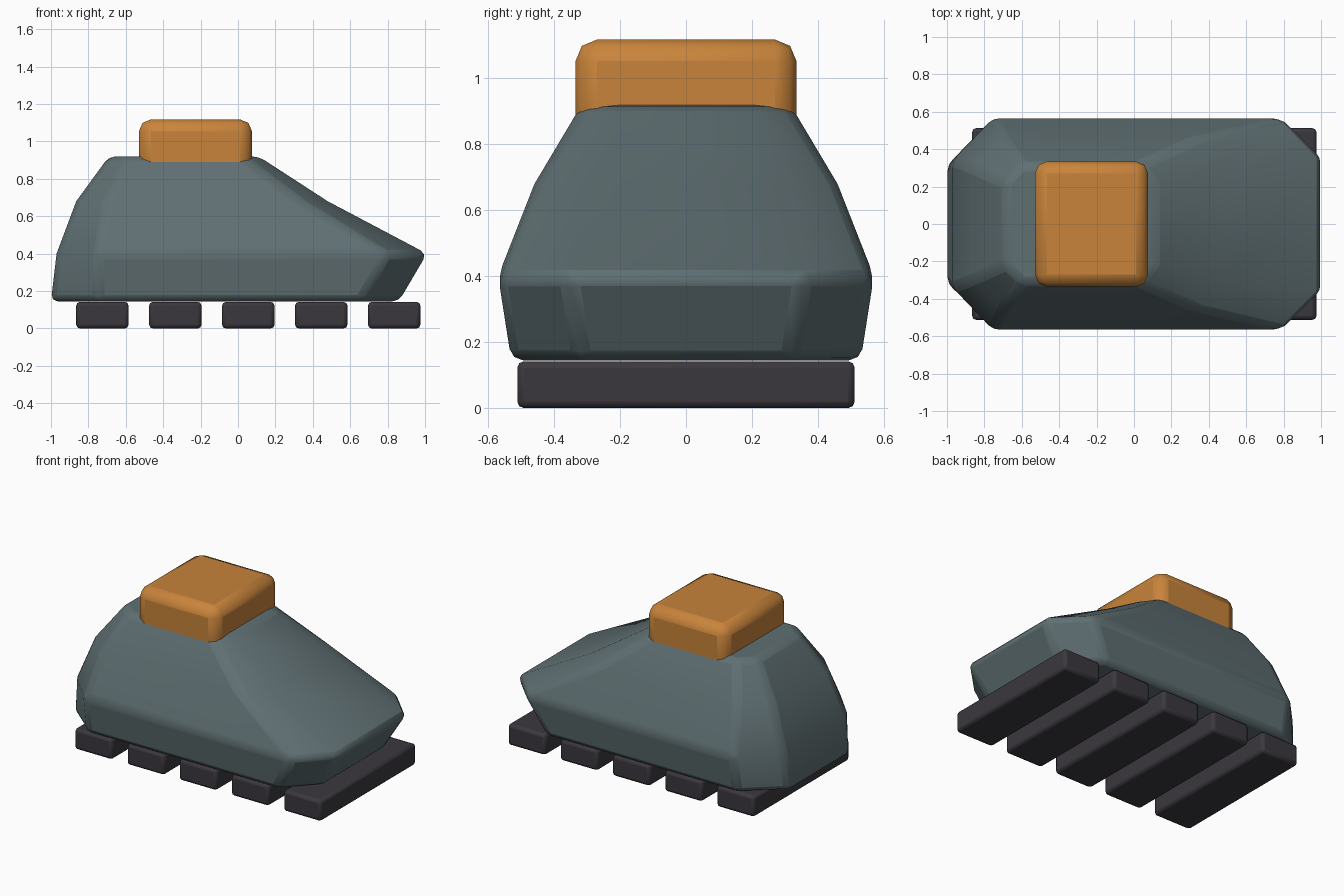
import bpy, bmesh, math

cube = bpy.data.objects.get("Cube")
if cube:
    bpy.data.objects.remove(cube, do_unlink=True)


def material(name, rgb):
    mat = bpy.data.materials.new(name)
    mat.use_nodes = True
    mat.diffuse_color = (*rgb, 1)
    mat.node_tree.nodes["Principled BSDF"].inputs["Base Color"].default_value = (*rgb, 1)
    return mat


slate = material("slate_green", (0.115, 0.16, 0.17))
orange = material("orange", (0.58, 0.23, 0.043))
charcoal = material("charcoal", (0.043, 0.039, 0.048))


def finish(bm, name, mat, bevel):
    """Turn a bmesh into a smooth-shaded object with rounded edges."""
    bmesh.ops.recalc_face_normals(bm, faces=bm.faces)
    mesh = bpy.data.meshes.new(name)
    bm.to_mesh(mesh)
    bm.free()
    obj = bpy.data.objects.new(name, mesh)
    bpy.context.collection.objects.link(obj)
    mesh.materials.append(mat)
    mod = obj.modifiers.new("rounded_edges", "BEVEL")
    mod.width = bevel
    mod.segments = 2
    mod.limit_method = "ANGLE"
    mod.angle_limit = math.radians(25)
    bpy.ops.object.select_all(action="DESELECT")
    obj.select_set(True)
    bpy.context.view_layer.objects.active = obj
    bpy.ops.object.shade_smooth_by_angle(angle=math.radians(30))
    return obj


def box(name, low, high, mat, bevel):
    bm = bmesh.new()
    bmesh.ops.create_cube(bm, size=1)
    for v in bm.verts:
        v.co = [(a + b) / 2 + c * (b - a) for a, b, c in zip(low, high, v.co)]
    return finish(bm, name, mat, bevel)


# Hull: stacked rectangles with cut corners
# z, back end, back corner, front corner, front end, half width, back and front end half widths
levels = [
    (0.145, -1.00, -0.75, 0.66, 0.86, 0.53, 0.32, 0.32),
    (0.40, -0.97, -0.75, 0.80, 1.01, 0.57, 0.34, 0.36),
    (0.68, -0.865, -0.70, 0.34, 0.48, 0.46, 0.30, 0.32),
    (0.92, -0.69, -0.60, 0.03, 0.11, 0.317, 0.22, 0.21),
]
bm = bmesh.new()
rings = []
for z, x0, x1, x2, x3, w, wb, wf in levels:
    half = [(x0, wb), (x1, w), (x2, w), (x3, wf)]
    outline = half + [(x, -y) for x, y in reversed(half)]
    rings.append([bm.verts.new((x, y, z)) for x, y in outline])
for lower, upper in zip(rings, rings[1:]):
    for i in range(len(lower)):
        j = (i + 1) % len(lower)
        bm.faces.new((lower[i], lower[j], upper[j], upper[i]))
bm.faces.new(rings[0])
bm.faces.new(rings[-1])
finish(bm, "hull", slate, 0.035)

# Cabin block on the roof
box("roof_block", (-0.53, -0.335, 0.76), (0.075, 0.335, 1.118), orange, 0.065)

# Row of cross bars under the hull
for i in range(5):
    x = -0.865 + i * 0.39
    box(f"base_bar_{i + 1}", (x, -0.512, 0), (x + 0.28, 0.512, 0.142), charcoal, 0.02)
